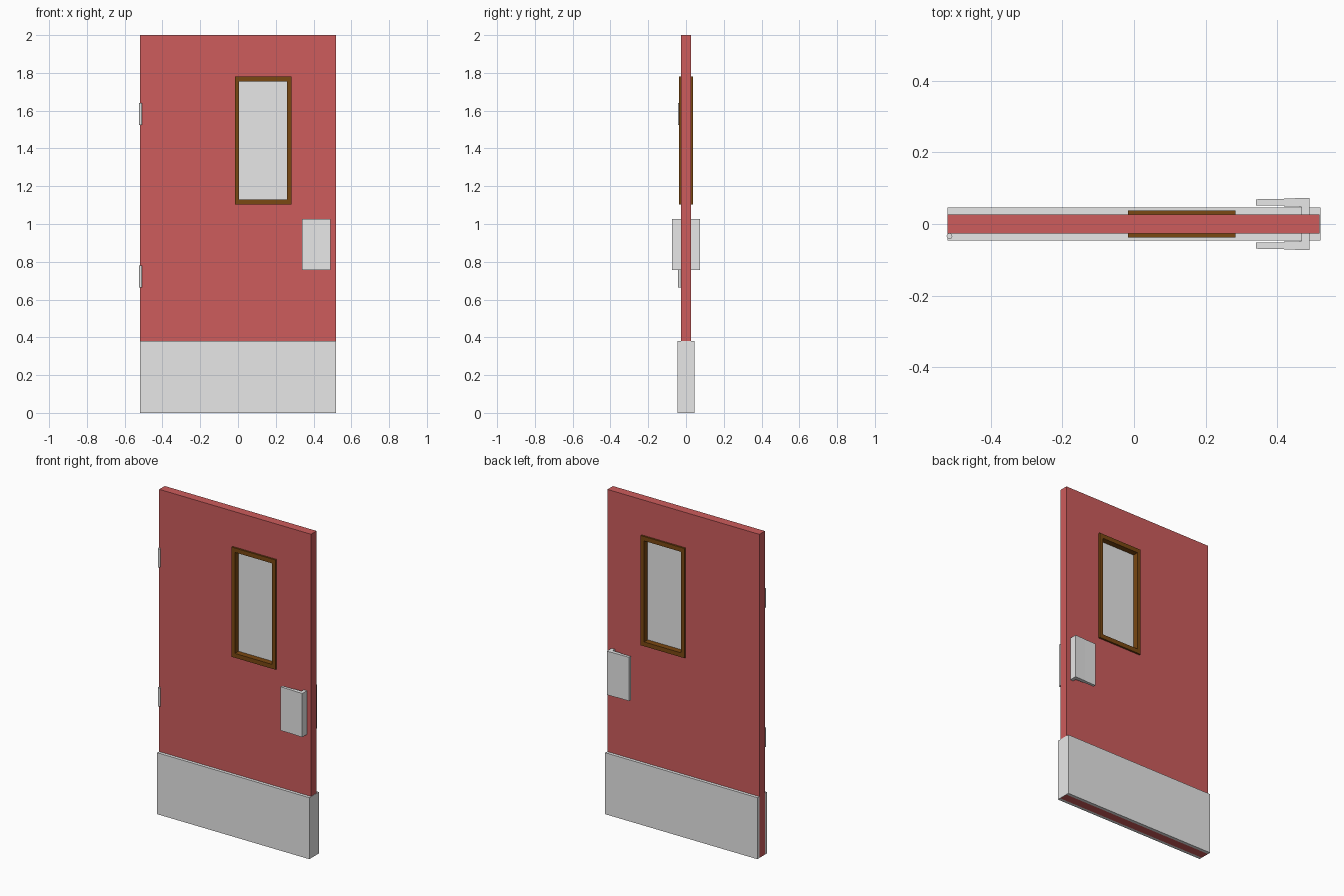
import bpy
import bmesh
import math

if "Cube" in bpy.data.objects:
    bpy.data.objects.remove(bpy.data.objects["Cube"])


def material(name, rgb):
    m = bpy.data.materials.new(name)
    m.diffuse_color = (*rgb, 1.0)
    m.use_nodes = True
    m.node_tree.nodes["Principled BSDF"].inputs["Base Color"].default_value = m.diffuse_color
    return m


RED = material("door red", (0.610, 0.107, 0.107))
GREY = material("light grey", (0.80, 0.80, 0.80))
BROWN = material("dark brown", (0.195, 0.065, 0.006))


def finish(bm, name, mat):
    bmesh.ops.recalc_face_normals(bm, faces=bm.faces)
    mesh = bpy.data.meshes.new(name)
    bm.to_mesh(mesh)
    bm.free()
    mesh.materials.append(mat)
    obj = bpy.data.objects.new(name, mesh)
    bpy.context.collection.objects.link(obj)
    return obj


def prism(name, profile, z0, z1, mat):
    """Extrude an xy outline from z0 to z1."""
    bm = bmesh.new()
    face = bm.faces.new([bm.verts.new((x, y, z0)) for x, y in profile])
    out = bmesh.ops.extrude_face_region(bm, geom=[face])
    top = [v for v in out["geom"] if isinstance(v, bmesh.types.BMVert)]
    bmesh.ops.translate(bm, verts=top, vec=(0, 0, z1 - z0))
    return finish(bm, name, mat)


def ring(name, outer, inner, y0, y1, mat):
    """Upright panel with a rectangular opening; rects are (x0, x1, z0, z1)."""
    bm = bmesh.new()

    def loop(r, y):
        x0, x1, z0, z1 = r
        return [bm.verts.new((x, y, z)) for x, z in
                ((x0, z0), (x1, z0), (x1, z1), (x0, z1))]

    loops = [loop(outer, y0), loop(outer, y1), loop(inner, y1), loop(inner, y0)]
    for a, b in zip(loops, loops[1:] + loops[:1]):
        for i in range(4):
            j = (i + 1) % 4
            bm.faces.new((a[i], a[j], b[j], b[i]))
    return finish(bm, name, mat)


# Door leaf with window opening
ring("door_leaf", (-0.52, 0.518, 0.0, 2.0), (-0.005, 0.27, 1.115, 1.77),
     -0.027, 0.027, RED)

# Window frame and pane
ring("window_frame", (-0.017, 0.283, 1.104, 1.782), (0.006, 0.26, 1.131, 1.755),
     -0.038, 0.038, BROWN)
prism("window_pane", [(0.0, -0.003), (0.265, -0.003), (0.265, 0.003), (0.0, 0.003)],
      1.125, 1.76, GREY)

# Kick plate wrapping the latch edge, open at the hinge edge
prism("kick_plate",
      [(-0.52, -0.046), (0.52, -0.046), (0.52, 0.046), (-0.52, 0.046),
       (-0.52, 0.027), (0.518, 0.027), (0.518, -0.027), (-0.52, -0.027)],
      0.0, 0.38, GREY)

# Paddle handles on both faces
for side, label in ((-1, "front"), (1, "back")):
    outline = [(0.34, 0.052), (0.34, 0.069), (0.418, 0.070), (0.418, 0.071),
               (0.49, 0.073), (0.49, 0.02), (0.468, 0.02), (0.468, 0.048),
               (0.418, 0.049), (0.418, 0.051)]
    prism(label + "_handle", [(x, y * side) for x, y in outline], 0.756, 1.026, GREY)

# Hinge barrels
for label, z0 in (("lower", 0.665), ("upper", 1.525)):
    circle = [(-0.515 + 0.008 * math.cos(math.tau * i / 12),
               -0.034 + 0.008 * math.sin(math.tau * i / 12)) for i in range(12)]
    prism(label + "_hinge", circle, z0, z0 + 0.115, GREY)
